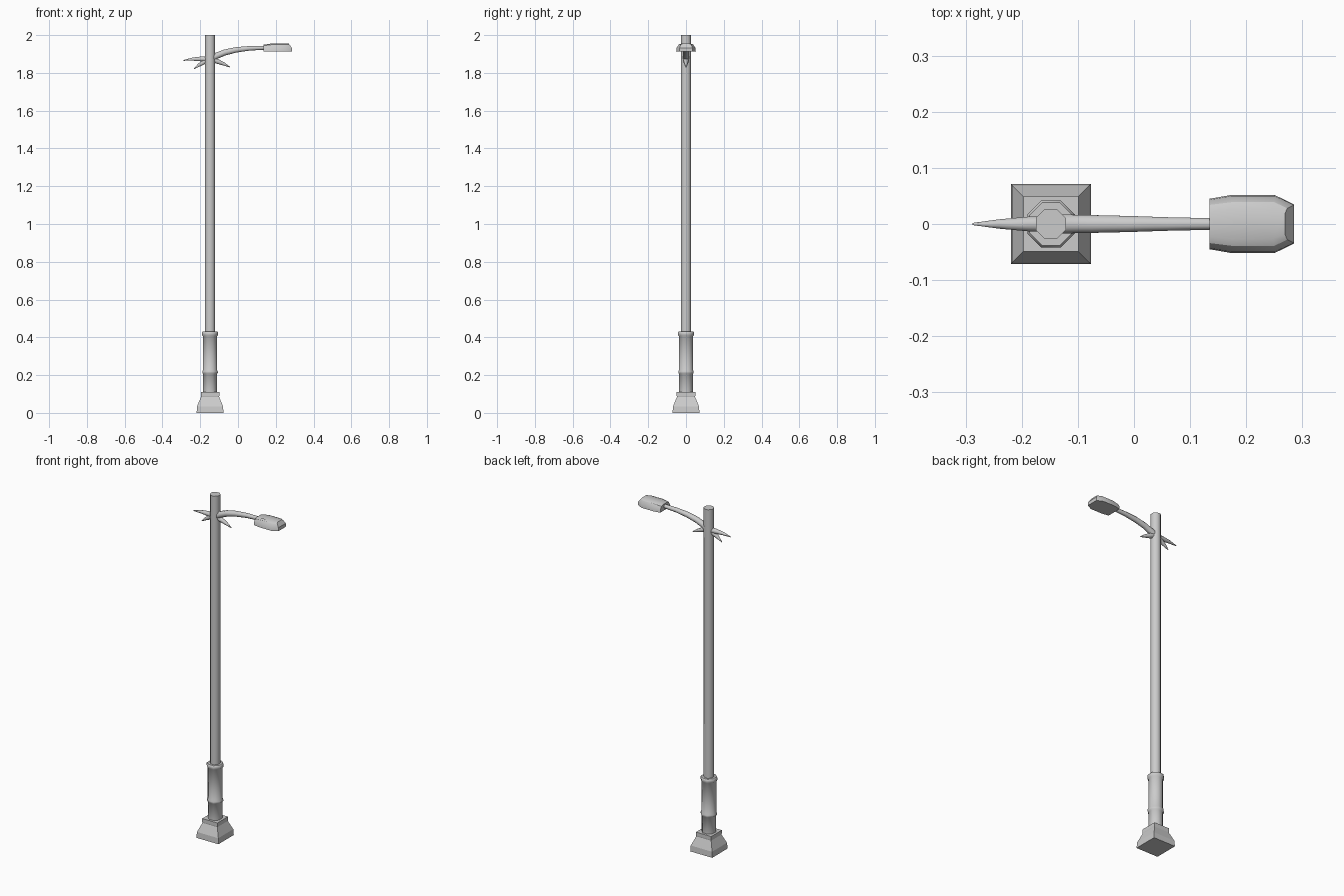
import bpy, bmesh, math
from mathutils import Vector

if "Cube" in bpy.data.objects:
    bpy.data.objects.remove(bpy.data.objects["Cube"])

PX = -0.148          # pole axis


def loft(name, rings, smooth=50):
    """Skin a stack of equal-length point rings and cap both ends."""
    bm = bmesh.new()
    vs = [[bm.verts.new(p) for p in ring] for ring in rings]
    n = len(vs[0])
    for a, b in zip(vs, vs[1:]):
        for i in range(n):
            j = (i + 1) % n
            bm.faces.new((a[i], a[j], b[j], b[i]))
    bm.faces.new(vs[0][::-1])
    bm.faces.new(vs[-1])
    bmesh.ops.recalc_face_normals(bm, faces=bm.faces)
    me = bpy.data.meshes.new(name)
    bm.to_mesh(me)
    bm.free()
    if smooth:
        me.shade_smooth()
        me.set_sharp_from_angle(angle=math.radians(smooth))
    ob = bpy.data.objects.new(name, me)
    bpy.context.collection.objects.link(ob)
    return ob


def upright(name, profile, sides, smooth):
    """Polygonal column; profile holds (half width across flats, z)."""
    rings = []
    for w, z in profile:
        r = w / math.cos(math.pi / sides)
        angs = [(i + 0.5) * 2 * math.pi / sides for i in range(sides)]
        rings.append([(PX + r * math.cos(a), r * math.sin(a), z) for a in angs])
    return loft(name, rings, smooth)


def tube(name, path, sides=8):
    """Tapered tube in the xz plane; path holds (x, z, radius)."""
    rings = []
    for k, (x, z, r) in enumerate(path):
        p, q = path[max(k - 1, 0)], path[min(k + 1, len(path) - 1)]
        t = Vector((q[0] - p[0], 0, q[1] - p[1])).normalized()
        side, up = Vector((0, 1, 0)), t.cross(Vector((0, 1, 0)))
        angs = [(i + 0.5) * 2 * math.pi / sides for i in range(sides)]
        rings.append([Vector((x, 0, z)) + r * (math.cos(a) * side + math.sin(a) * up)
                      for a in angs])
    return loft(name, rings)


# Square flared plinth with a lip
upright("plinth", [(0.071, 0), (0.069, 0.034), (0.048, 0.085),
                   (0.049, 0.09), (0.049, 0.11)], 4, 0)

# Octagonal sleeve with middle ring and top collar
upright("sleeve", [(0.036, 0.105), (0.036, 0.205), (0.041, 0.211), (0.041, 0.22),
                   (0.037, 0.228), (0.037, 0.405), (0.042, 0.412),
                   (0.042, 0.426), (0.038, 0.431)], 8, 50)

# Main pole
upright("pole", [(0.0265, 0.42), (0.0265, 2.0)], 8, 50)

# Curved arm
tube("lamp_arm", [(-0.15, 1.868, 0.019), (-0.115, 1.89, 0.018), (-0.07, 1.908, 0.017),
                  (-0.01, 1.922, 0.0155), (0.06, 1.93, 0.013), (0.145, 1.933, 0.011)])

# Decorative spikes around the arm joint
tube("back_spike", [(-0.15, 1.872, 0.015), (-0.19, 1.874, 0.014),
                    (-0.24, 1.873, 0.009), (-0.288, 1.866, 0.002)])
for name, tip_x, tip_z in (("lower_back_spike", -0.233, 1.821),
                           ("lower_front_spike", -0.043, 1.831)):
    dx, dz = tip_x - PX, tip_z - 1.874
    tube(name, [(PX, 1.874, 0.015), (PX + 0.35 * dx, 1.874 + 0.28 * dz, 0.014),
                (PX + 0.7 * dx, 1.874 + 0.63 * dz, 0.009), (tip_x, tip_z, 0.002)])

# Lamp head: stacked outlines, each mirrored in y
layers = [
    (1.912, 1.912, [(0.135, 0.045), (0.175, 0.052), (0.25, 0.052), (0.285, 0.035)]),
    (1.930, 1.932, [(0.135, 0.043), (0.175, 0.050), (0.25, 0.050), (0.285, 0.034)]),
    (1.944, 1.949, [(0.135, 0.034), (0.175, 0.039), (0.25, 0.039), (0.273, 0.028)]),
    (1.949, 1.955, [(0.135, 0.022), (0.175, 0.026), (0.248, 0.026), (0.269, 0.018)]),
]
rings = []
for z_back, z, half in layers:
    pts = [(x, y, z_back if x < 0.14 else z) for x, y in half]
    rings.append(pts + [(x, -y, h) for x, y, h in reversed(pts)])
loft("lamp_head", rings, 30)
